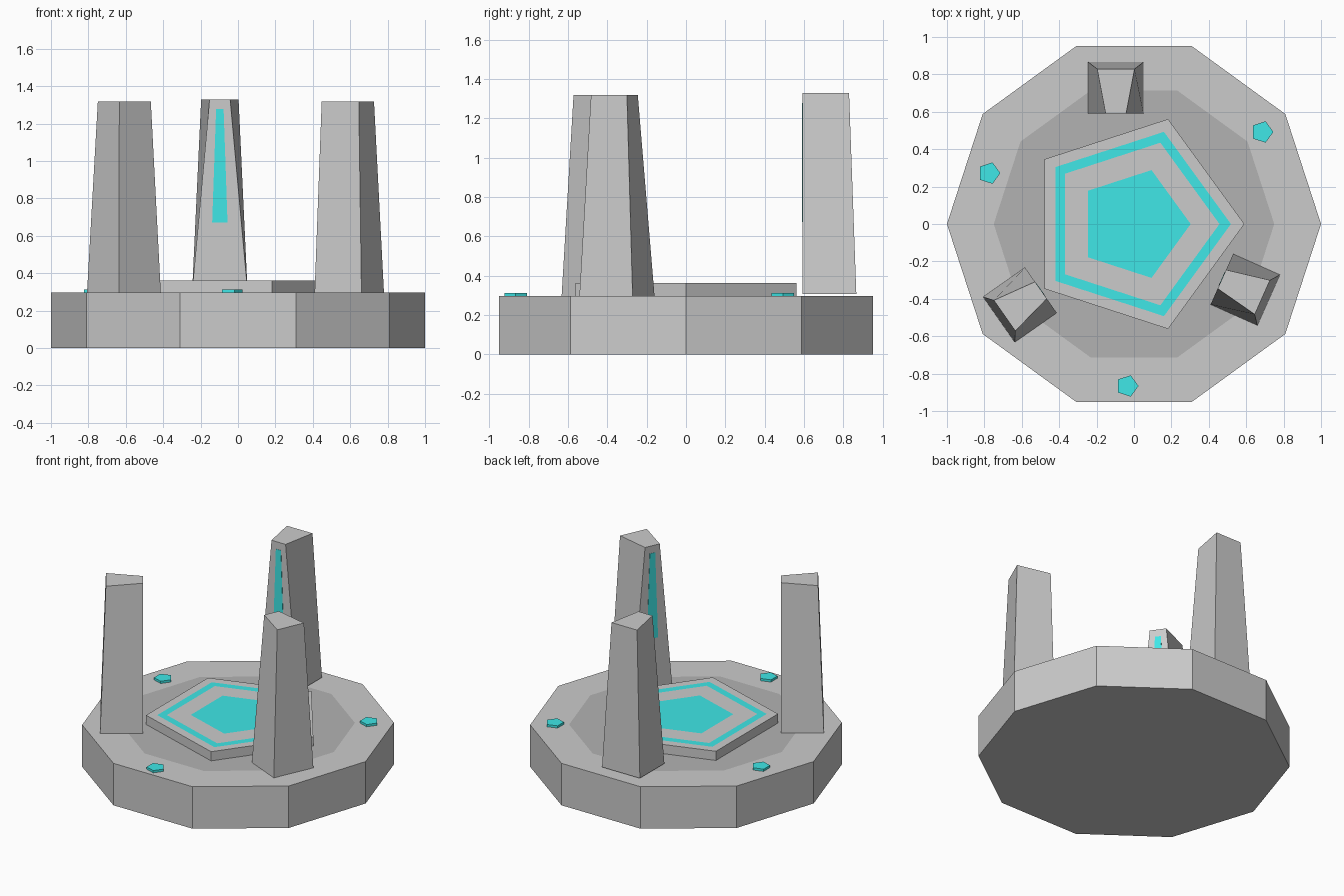
import bpy, bmesh
from math import radians, cos, sin, tau
from mathutils import Matrix

if "Cube" in bpy.data.objects:
    bpy.data.objects.remove(bpy.data.objects["Cube"])


def material(name, rgb):
    mat = bpy.data.materials.new(name)
    mat.diffuse_color = (*rgb, 1)
    mat.use_nodes = True
    mat.node_tree.nodes["Principled BSDF"].inputs["Base Color"].default_value = mat.diffuse_color
    return mat


CYAN = material("cyan_glow", (0.05, 0.8, 0.8))
DARK = material("dark_grey", (0.45, 0.45, 0.45))


def finish(name, bm, mats):
    bmesh.ops.recalc_face_normals(bm, faces=bm.faces)
    mesh = bpy.data.meshes.new(name)
    bm.to_mesh(mesh)
    bm.free()
    for mat in mats:
        mesh.materials.append(mat)
    obj = bpy.data.objects.new(name, mesh)
    bpy.context.collection.objects.link(obj)
    return obj


def polygon_slab(name, sides, z0, z1, radii, mats, center=(0, 0)):
    """Prism whose top is split into flush concentric bands, one material each."""
    bm = bmesh.new()

    def ring(r, z):
        return [bm.verts.new((center[0] + r * cos(tau * i / sides),
                              center[1] + r * sin(tau * i / sides), z))
                for i in range(sides)]

    def bridge(a, b, slot):
        for i in range(sides):
            j = (i + 1) % sides
            bm.faces.new((a[i], a[j], b[j], b[i])).material_index = slot

    rings = [ring(r, z1) for r in radii]
    bottom = ring(radii[0], z0)
    bm.faces.new(bottom[::-1])
    bridge(bottom, rings[0], 0)
    for k in range(len(rings) - 1):
        bridge(rings[k], rings[k + 1], k)
    bm.faces.new(rings[-1]).material_index = len(rings) - 1
    return finish(name, bm, mats)


def loft(name, bottom, top, mats, matrix):
    """Solid between two four-point outlines."""
    bm = bmesh.new()
    a = [bm.verts.new(p) for p in bottom]
    b = [bm.verts.new(p) for p in top]
    bm.faces.new(a[::-1])
    bm.faces.new(b)
    for i in range(4):
        j = (i + 1) % 4
        bm.faces.new((a[i], a[j], b[j], b[i]))
    obj = finish(name, bm, mats)
    obj.matrix_world = matrix
    return obj


def outline(front_half, back_half, front_y, back_y, z):
    return [(-front_half, front_y, z), (front_half, front_y, z),
            (back_half, back_y, z), (-back_half, back_y, z)]


# Ten-sided base with dark floor
polygon_slab("base", 10, 0, 0.297, [1.0, 0.75], [None, DARK])

# Five-sided platform with glowing band and centre
polygon_slab("platform", 5, 0.297, 0.362, [0.59, 0.518, 0.457, 0.303],
             [None, CYAN, None, CYAN])

# Small lights on the rim
for n, spot in enumerate([(0.685, 0.492), (-0.775, 0.272), (-0.036, -0.866)], 1):
    polygon_slab(f"rim_light_{n}", 5, 0.295, 0.313, [0.06], [CYAN], spot)

# Tapered pillars, each with a glowing strip on its inward face
pillars = [("back", -0.097, 0.729, 0.307, 0),
           ("right", 0.595, -0.351, 0.297, -114),
           ("left", -0.61, -0.4325, 0.297, 125)]
for side, x, y, z, angle in pillars:
    place = Matrix.Translation((x, y, z)) @ Matrix.Rotation(radians(angle), 4, 'Z')
    loft(f"{side}_pillar",
         outline(0.148, 0.148, -0.137, 0.137, 0),
         outline(0.055, 0.1, -0.137, 0.1, 1.022), [], place)
    loft(f"{side}_pillar_strip",
         outline(0.041, 0.041, -0.139, -0.135, 0.365),
         outline(0.02, 0.02, -0.139, -0.135, 0.97), [CYAN], place)
